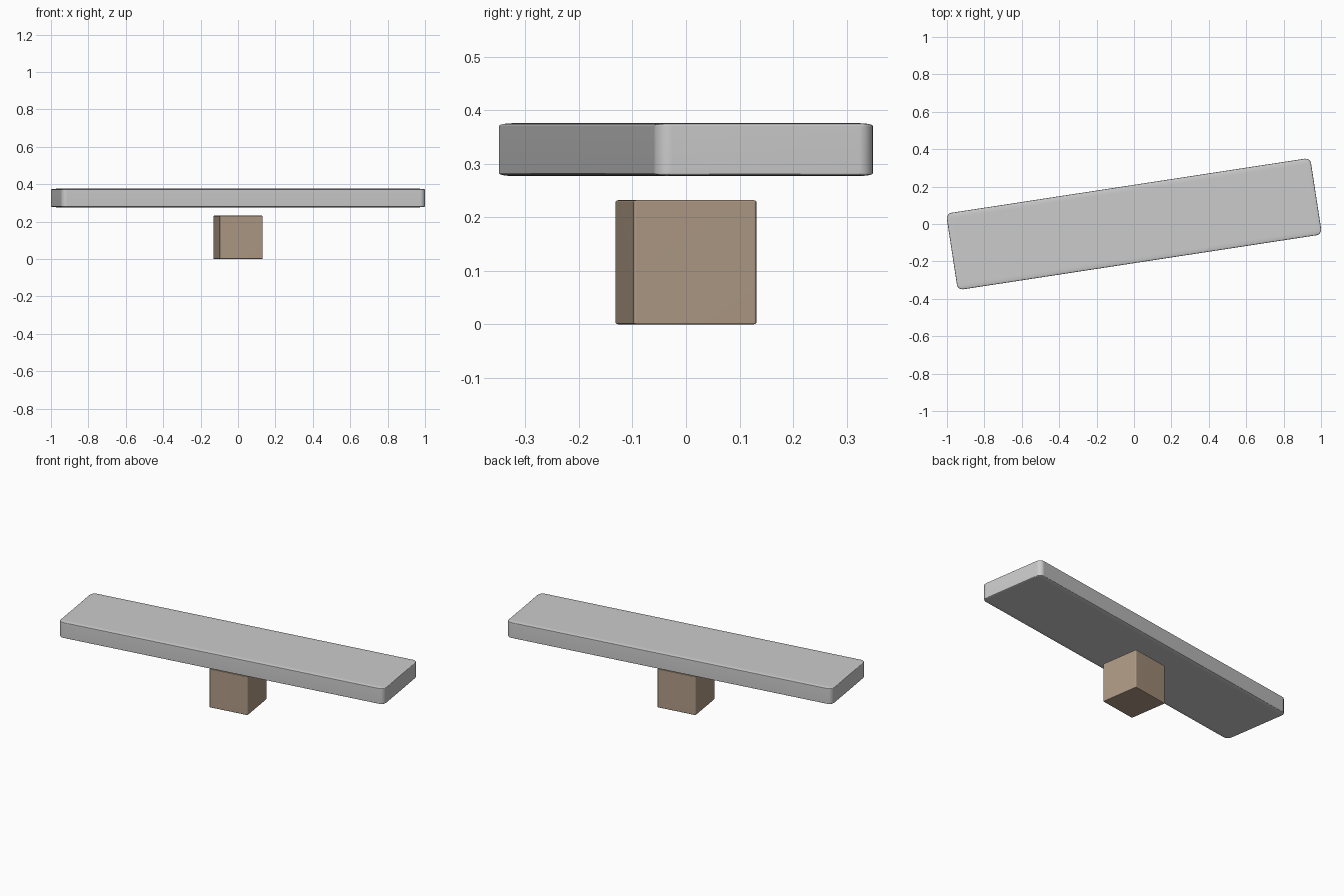
import bpy, bmesh, math
from mathutils import Matrix

if "Cube" in bpy.data.objects:
    bpy.data.objects.remove(bpy.data.objects["Cube"])


def rounded_box(name, size, z0, radius, z_radius, color, segments=4):
    """Box turned about z; edges rounded by radius in plan, z_radius in height."""
    k = z_radius / radius
    bm = bmesh.new()
    bmesh.ops.create_cube(bm, size=1.0)
    bm.transform(Matrix.Diagonal((size[0], size[1], size[2] / k, 1)))
    bmesh.ops.bevel(bm, geom=bm.edges[:], offset=radius, segments=segments,
                    profile=0.5, affect='EDGES')
    bm.transform(Matrix.Diagonal((1, 1, k, 1)))
    for f in bm.faces:
        f.smooth = True
    mesh = bpy.data.meshes.new(name)
    bm.to_mesh(mesh)
    bm.free()
    obj = bpy.data.objects.new(name, mesh)
    bpy.context.collection.objects.link(obj)
    obj.location.z = z0 + size[2] / 2
    obj.rotation_euler.z = math.radians(8.7)
    # Keep the large faces flat in shading
    obj.modifiers.new("flat_faces", 'WEIGHTED_NORMAL')
    mat = bpy.data.materials.new(name + "_paint")
    mat.diffuse_color = (*color, 1)
    mat.use_nodes = True
    mat.node_tree.nodes["Principled BSDF"].inputs["Base Color"].default_value = mat.diffuse_color
    mesh.materials.append(mat)
    return obj


# Long plank, floating just above the block
rounded_box("plank", (1.970, 0.414, 0.099), 0.277, 0.03, 0.005, (0.72, 0.725, 0.73))

# Small supporting block
rounded_box("support_block", (0.232, 0.232, 0.232), 0.0, 0.005, 0.003,
            (0.43, 0.325, 0.235), 2)
